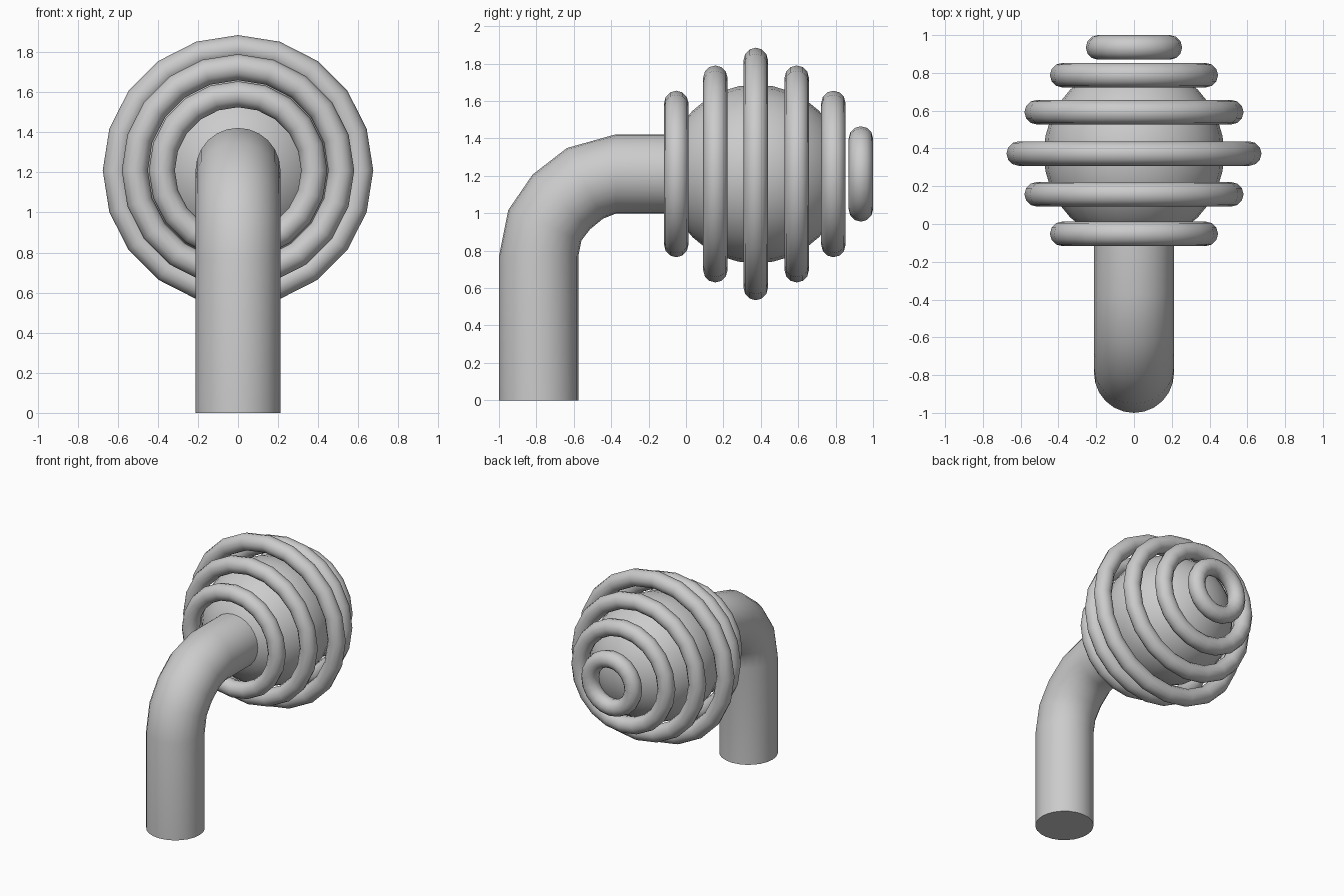
import bpy, bmesh
from math import cos, sin, pi
from mathutils import Vector

if "Cube" in bpy.data.objects:
    bpy.data.objects.remove(bpy.data.objects["Cube"])

AXIS_Z = 1.21
HEAD_Y = 0.373


def finish(name, bm, angle=0.8):
    bmesh.ops.recalc_face_normals(bm, faces=bm.faces)
    me = bpy.data.meshes.new(name)
    bm.to_mesh(me)
    bm.free()
    ob = bpy.data.objects.new(name, me)
    bpy.context.collection.objects.link(ob)
    bpy.ops.object.select_all(action='DESELECT')
    ob.select_set(True)
    bpy.context.view_layer.objects.active = ob
    bpy.ops.object.shade_smooth_by_angle(angle=angle)
    return ob


def bridge(bm, a, b):
    n = len(a)
    for i in range(n):
        j = (i + 1) % n
        bm.faces.new((a[i], a[j], b[j], b[i]))


# Bent pipe: circle swept along a path of (y, z) points, capped at both ends
def pipe(name, path, radius, sides=24):
    bm = bmesh.new()
    pts = [Vector((0, y, z)) for y, z in path]
    loops = []
    for k, p in enumerate(pts):
        t = (pts[min(k + 1, len(pts) - 1)] - pts[max(k - 1, 0)]).normalized()
        if k <= 1:
            t = Vector((0, 0, 1))
        elif k >= len(pts) - 2:
            t = Vector((0, 1, 0))
        side = Vector((1, 0, 0))
        up = t.cross(side)
        loops.append([bm.verts.new(p + radius * (cos(2 * pi * i / sides) * side
                      + sin(2 * pi * i / sides) * up)) for i in range(sides)])
    for a, b in zip(loops, loops[1:]):
        bridge(bm, a, b)
    bm.faces.new(loops[0])
    bm.faces.new(loops[-1])
    return finish(name, bm)


# Ring around the y axis
def ring(name, y, outer, minor=0.065, sides=20, minor_sides=12):
    bm = bmesh.new()
    major = outer - minor
    loops = []
    for i in range(sides):
        a = 2 * pi * i / sides
        loop = []
        for j in range(minor_sides):
            b = 2 * pi * j / minor_sides
            r = major + minor * cos(b)
            loop.append(bm.verts.new((r * cos(a), y + minor * sin(b), AXIS_Z + r * sin(a))))
        loops.append(loop)
    for i in range(sides):
        bridge(bm, loops[i], loops[(i + 1) % sides])
    return finish(name, bm, 1.2)


pipe("bent_pipe", [(-0.788, 0), (-0.788, 0.77), (-0.755, 0.935), (-0.667, 1.06),
                   (-0.54, 1.16), (-0.375, AXIS_Z), (0.0, AXIS_Z)], 0.212)

# Round core of the head, poles along y
bpy.ops.mesh.primitive_uv_sphere_add(segments=24, ring_count=16, radius=0.478,
                                     location=(0, HEAD_Y, AXIS_Z), rotation=(pi / 2, 0, 0))
core = bpy.context.object
core.name = "head_core"
bpy.ops.object.shade_smooth()

# Rings around the head, from pipe side to tip
for n, (y, outer) in enumerate([(-0.052, 0.445), (0.157, 0.58), (HEAD_Y, 0.675),
                                (0.592, 0.58), (0.788, 0.445), (0.935, 0.255)]):
    ring(f"head_ring_{n + 1}", y, outer)
